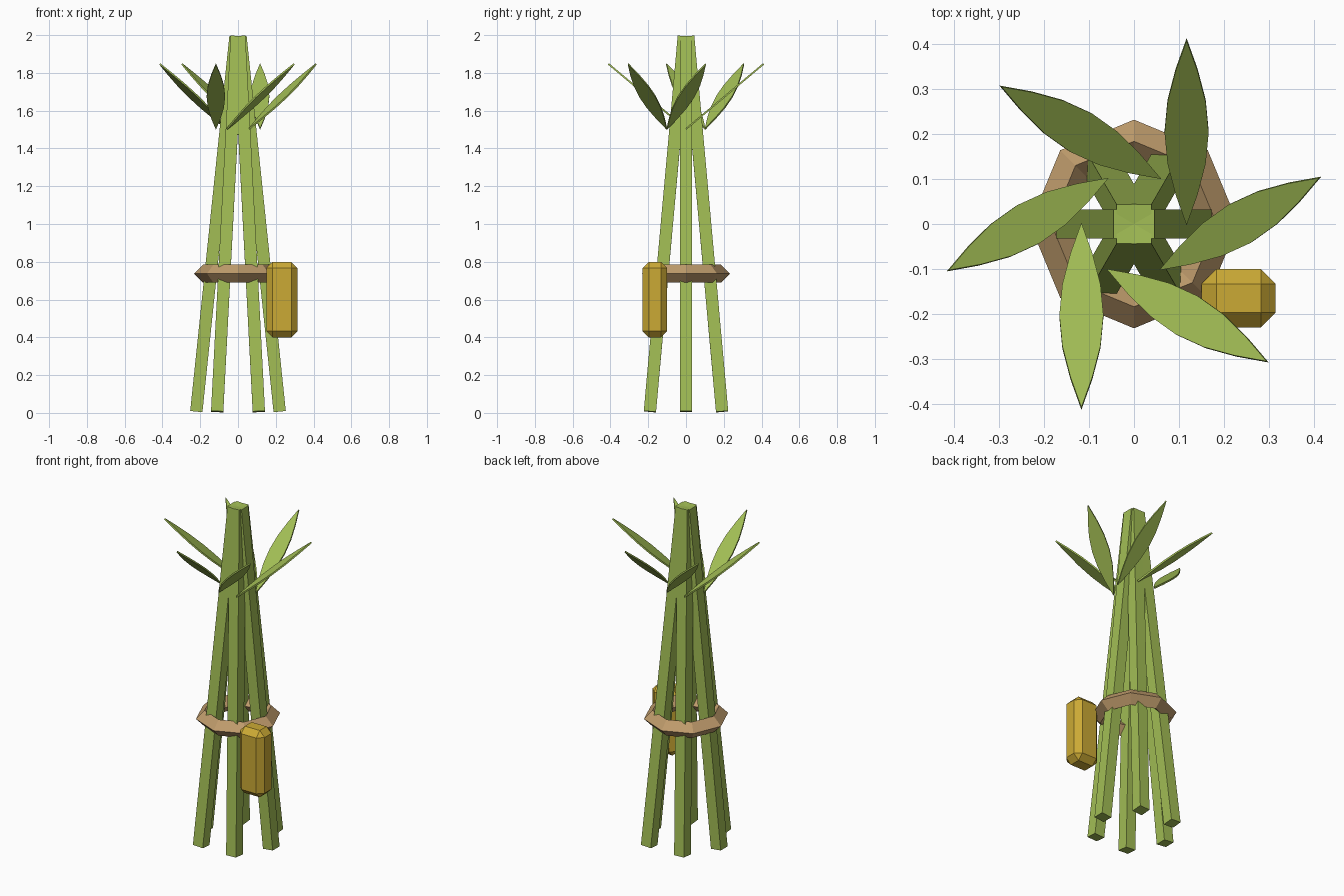
import bpy
import bmesh
from math import sin, cos, pi, radians
from mathutils import Matrix, Vector

cube = bpy.data.objects.get("Cube")
if cube:
    bpy.data.objects.remove(cube, do_unlink=True)


def make_material(name, rgb):
    mat = bpy.data.materials.new(name)
    mat.use_nodes = True
    color = (*rgb, 1)
    mat.diffuse_color = color
    mat.node_tree.nodes["Principled BSDF"].inputs["Base Color"].default_value = color
    return mat


green = make_material("bamboo_green", (0.36, 0.51, 0.09))
tan = make_material("rope_tan", (0.52, 0.33, 0.15))
gold = make_material("gold", (0.60, 0.40, 0.035))


def add_object(name, bm, mat):
    bmesh.ops.recalc_face_normals(bm, faces=bm.faces)
    mesh = bpy.data.meshes.new(name)
    bm.to_mesh(mesh)
    bm.free()
    mesh.materials.append(mat)
    obj = bpy.data.objects.new(name, mesh)
    bpy.context.collection.objects.link(obj)
    return obj


def box(size, matrix):
    bm = bmesh.new()
    bmesh.ops.create_cube(bm, size=1)
    bmesh.ops.scale(bm, vec=size, verts=bm.verts)
    bmesh.ops.transform(bm, matrix=matrix, verts=bm.verts)
    return bm


RADIUS = 0.117


# Square stalks leaning in to a common tip
def stalk(i):
    a = i * pi / 3
    lean = Matrix.Rotation(0.104, 4, Vector((sin(a), -cos(a), 0)))
    place = Matrix.Translation((RADIUS * cos(a), RADIUS * sin(a), 1))
    add_object(f"stalk_{i + 1}", box((0.065, 0.065, 2 * 0.9985), place @ lean), green)


# Thin lens-shaped leaf rising outward, a quarter turn from its stalk
def leaf(i):
    bm = bmesh.new()
    steps, length, half_width, thick = 6, 0.536, 0.049, 0.009
    side = [(length * k / steps, half_width * sin(pi * k / steps)) for k in range(steps + 1)]
    outline = side + [(x, -w) for x, w in reversed(side[1:-1])]
    face = bm.faces.new([bm.verts.new((x, y, -thick / 2)) for x, y in outline])
    top = bmesh.ops.extrude_face_region(bm, geom=[face])["geom"]
    bmesh.ops.translate(bm, vec=(0, 0, thick),
                        verts=[v for v in top if isinstance(v, bmesh.types.BMVert)])
    a = i * pi / 3
    matrix = (Matrix.Translation((RADIUS * cos(a), RADIUS * sin(a), 1.503))
              @ Matrix.Rotation(a + pi / 2, 4, "Z")
              @ Matrix.Rotation(radians(-40), 4, "Y"))
    bmesh.ops.transform(bm, matrix=matrix, verts=bm.verts)
    add_object(f"leaf_{i + 1}", bm, green)


for i in range(6):
    stalk(i)
    leaf(i)

# Faceted rope ring tying the stalks
bpy.ops.mesh.primitive_torus_add(major_segments=8, minor_segments=4, major_radius=0.184,
                                 minor_radius=0.048, location=(0, 0, 0.737))
ring = bpy.context.object
ring.name = "rope_ring"
ring.data.materials.append(tan)
ring.data.shade_flat()

# Chamfered gold block hanging beside the ring
bm = box((0.165, 0.13, 0.4), Matrix.Translation((0.2325, -0.165, 0.6)))
bmesh.ops.bevel(bm, geom=bm.edges[:], offset=0.033, segments=1, affect="EDGES")
add_object("gold_block", bm, gold)
